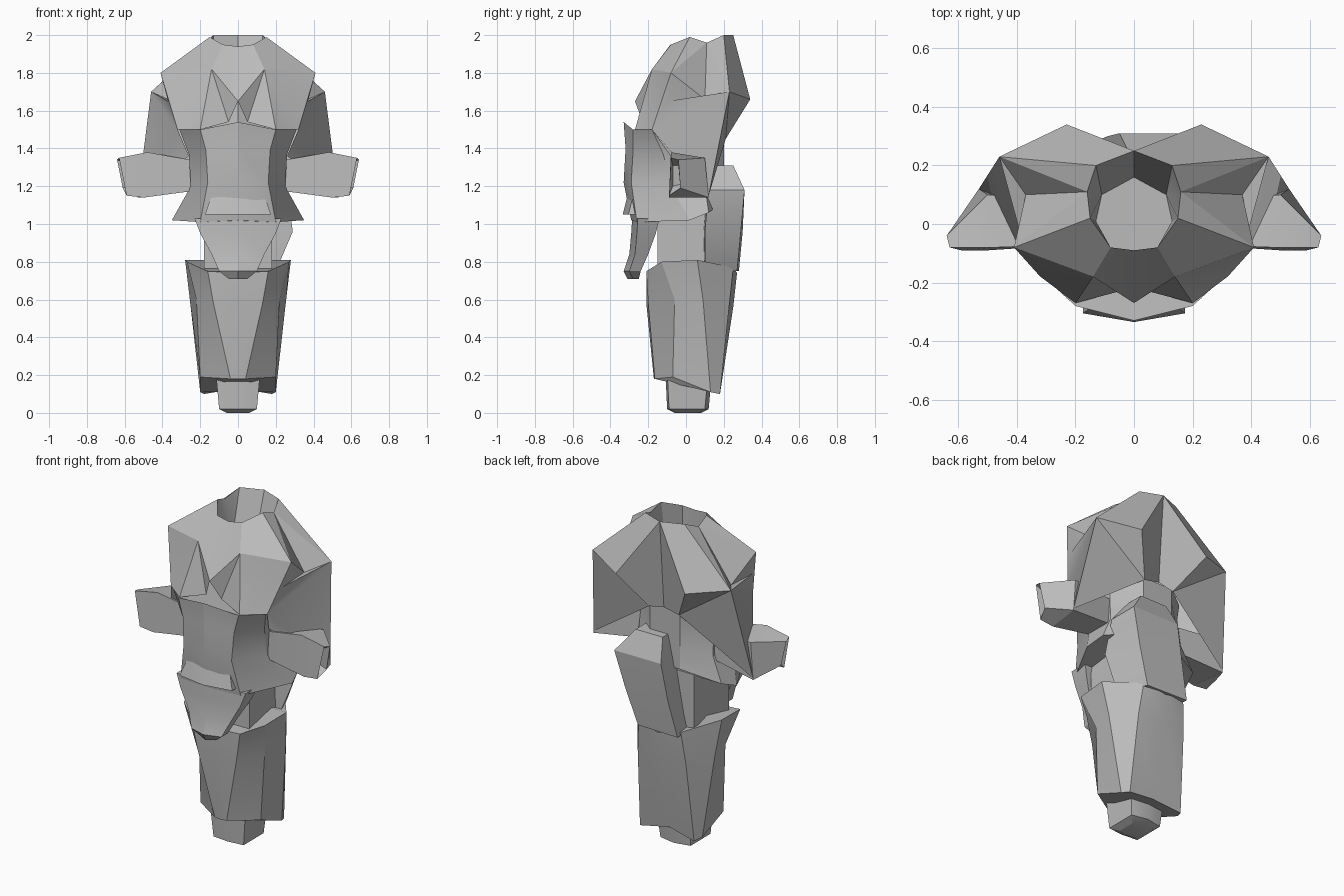
import bpy, bmesh, math

cube = bpy.data.objects.get("Cube")
if cube:
    bpy.data.objects.remove(cube, do_unlink=True)

stone = bpy.data.materials.new("stone_grey")
stone.use_nodes = True
grey = (0.5, 0.5, 0.5, 1)
stone.diffuse_color = grey
stone.node_tree.nodes["Principled BSDF"].inputs["Base Color"].default_value = grey


def finish(name, bm):
    """Weld, orient and shade a mesh, then link it as a named part."""
    bmesh.ops.remove_doubles(bm, verts=bm.verts, dist=0.002)
    bmesh.ops.recalc_face_normals(bm, faces=bm.faces)
    mesh = bpy.data.meshes.new(name)
    bm.to_mesh(mesh)
    bm.free()
    mesh.materials.append(stone)
    obj = bpy.data.objects.new(name, mesh)
    bpy.context.collection.objects.link(obj)
    bpy.ops.object.select_all(action="DESELECT")
    obj.select_set(True)
    bpy.context.view_layer.objects.active = obj
    bpy.ops.object.shade_smooth_by_angle(angle=math.radians(25))


def loft(name, rings):
    """Skin a stack of closed rings and cap both ends."""
    bm = bmesh.new()
    loops = [[bm.verts.new(p) for p in ring] for ring in rings]
    for low, high in zip(loops, loops[1:]):
        n = len(low)
        for i in range(n):
            j = (i + 1) % n
            bm.faces.new((low[i], low[j], high[j], high[i]))
    bm.faces.new(loops[0])
    bm.faces.new(loops[-1])
    finish(name, bm)


def mirrored(half):
    """Complete a half ring that runs from front centre to back centre."""
    return half + [(-x, y, z) for x, y, z in reversed(half[1:-1])]


def level(z, *corners):
    return [(x, y, z) for x, y in corners]


# Hood: lettered half points, with a sunken crown (r to v), a front notch and side flaps
points = {
    "a": (0, -.09, 1.94), "b": (.08, -.08, 1.95), "c": (.15, .02, 1.99),
    "d": (.16, .11, 1.96), "e": (.13, .2, 2), "f": (0, .25, 2),
    "r": (0, -.09, 1.72), "s": (.08, -.08, 1.72), "t": (.13, .01, 1.72),
    "u": (.11, .1, 1.72), "v": (0, .16, 1.72),
    "g": (.14, -.18, 1.82), "n": (0, -.27, 1.65), "K": (.05, -.23, 1.54),
    "E": (.41, -.08, 1.8), "J": (.37, -.1, 1.65), "W": (.37, .1, 1.66),
    "A": (.46, .23, 1.7), "P": (.23, .34, 1.66), "M": (0, .21, 1.47),
    "Q": (.1, .21, 1.45), "H": (.2, -.27, 1.5), "I": (.32, -.18, 1.5),
    "B": (.53, .12, 1.15), "C": (.26, -.08, 1.36),
}
panels = ("abgn ngK gKH gHI gIE gbcE cdE dWE EWJ EJI JWA IJA IABC "
          "dAW deA eAP efP fPQM PAQ AQB "
          "absr bcts cdut deu efvu rstuv").split()
bm = bmesh.new()
for side in (1, -1):
    verts = {k: bm.verts.new((side * x, y, z)) for k, (x, y, z) in points.items()}
    for panel in panels:
        bm.faces.new([verts[k] for k in panel])
finish("hood", bm)

# Head: brow, eye hollow, cheek and flared jaw
loft("head", [mirrored(half) for half in (
    [(0, -.33, 1.54), (.2, -.28, 1.5), (.31, -.18, 1.5), (.28, .05, 1.5), (.1, .2, 1.47), (0, .2, 1.47)],
    [(0, -.32, 1.4), (.17, -.28, 1.39), (.26, -.12, 1.37), (.24, .08, 1.38), (.1, .2, 1.38), (0, .2, 1.38)],
    [(0, -.33, 1.22), (.16, -.29, 1.22), (.25, -.08, 1.2), (.25, .1, 1.2), (.1, .2, 1.24), (0, .2, 1.24)],
    [(0, -.29, 1.02), (.2, -.26, 1.01), (.35, .02, 1.02), (.32, .12, 1.06), (.1, .2, 1.12), (0, .2, 1.12)],
)])

# Moustache wedge, pointed at the middle
loft("moustache", [mirrored([(0, front, z), (w, front + .03, z), (w, -.24, z), (0, -.24, z)])
                   for z, w, front in ((1.15, .14, -.31), (1.05, .175, -.335))])

# Beard tapering to a kicked-out tip
loft("beard", [mirrored([(0, front, z), (w, front + .03, z), (w, back, z), (0, back, z)])
               for z, w, front, back in ((1.03, .23, -.285, -.14), (.95, .2, -.29, -.16),
                                         (.84, .14, -.3, -.2), (.75, .1, -.33, -.24),
                                         (.71, .05, -.31, -.25))])

# Neck and the back fall of cloth, which leans to the model's left
loft("neck", [level(z, (-.18, -.15), (.18, -.15), (.18, .18), (-.18, .18)) for z in (1.1, .74)])
loft("back_cloth", [
    level(1.31, (-.02, .14), (.16, .14), (.16, .25), (-.02, .25)),
    level(1.18, (-.05, .1), (.26, .12), (.26, .31), (-.05, .31)),
    level(.96, (-.09, .08), (.29, .1), (.2, .29), (-.09, .3)),
    level(.75, (-.13, .08), (.2, .1), (.13, .27), (-.14, .28)),
])

# Arms: stubs with a slanted, recessed end
for label, s in (("left", 1), ("right", -1)):
    loft(label + "_arm", [[(s * x, y, z) for x, y, z in ring] for ring in (
        [(.2, -.07, 1.18), (.2, .08, 1.18), (.2, .08, 1.33), (.2, -.07, 1.33)],
        [(.5, -.09, 1.14), (.53, .12, 1.14), (.5, .1, 1.35), (.48, -.08, 1.38)],
        [(.59, -.09, 1.15), (.61, -.03, 1.19), (.64, -.04, 1.34), (.63, -.08, 1.35)],
        [(.55, -.07, 1.2), (.56, -.03, 1.21), (.57, -.04, 1.31), (.57, -.07, 1.31)],
    )])

# Robe: faceted body with a slanted hem
loft("robe", [mirrored(half) for half in (
    [(0, -.21, .74), (.16, -.21, .75), (.27, -.13, .8), (.28, .06, .81), (.14, .25, .77), (0, .27, .74)],
    [(0, -.21, .58), (.13, -.2, .58), (.22, -.06, .6), (.255, .09, .6), (.16, .23, .58), (0, .25, .56)],
    [(0, -.17, .18), (.04, -.165, .18), (.2, -.07, .19), (.2, .13, .11), (.18, .18, .1), (0, .16, .13)],
)])

# Peg under the robe
loft("peg", [mirrored([(0, f, z), (w, f + .01, z), (w, b - .02, z), (0, b, z)])
             for z, w, f, b in ((.24, .12, -.11, .14), (.02, .1, -.1, .12), (0, .06, -.06, .08))])
